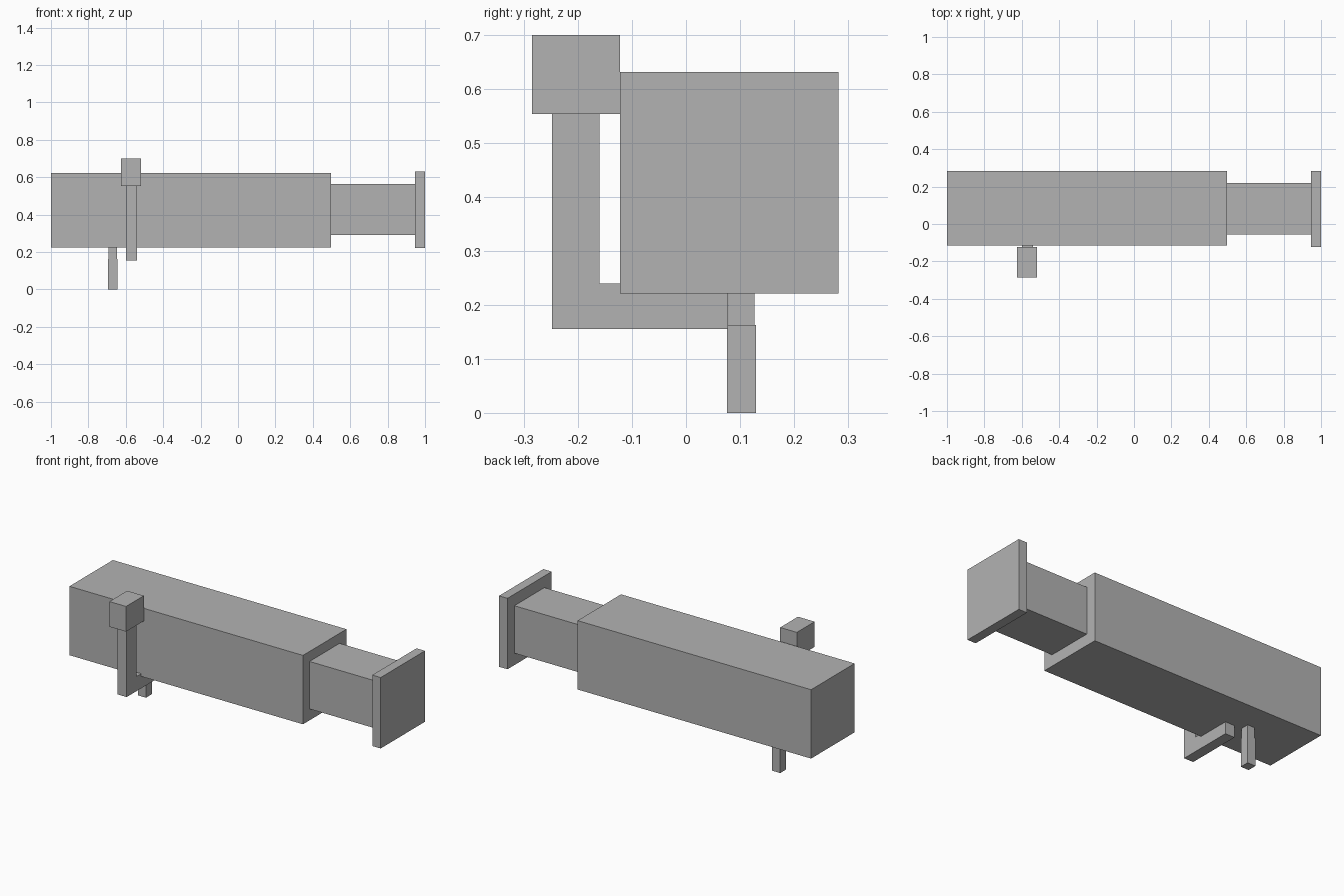
import bpy
import bmesh
from mathutils import Vector

cube = bpy.data.objects.get("Cube")
if cube:
    bpy.data.objects.remove(cube, do_unlink=True)

# Single flat grey
grey = bpy.data.materials.new("plain_grey")
grey.use_nodes = True
grey.diffuse_color = (0.45, 0.45, 0.45, 1)
grey.node_tree.nodes["Principled BSDF"].inputs["Base Color"].default_value = grey.diffuse_color


def finish(name, bm):
    mesh = bpy.data.meshes.new(name)
    bmesh.ops.recalc_face_normals(bm, faces=bm.faces)
    bm.to_mesh(mesh)
    bm.free()
    mesh.materials.append(grey)
    obj = bpy.data.objects.new(name, mesh)
    bpy.context.collection.objects.link(obj)
    return obj


def box(name, x, y, z):
    """Box spanning the (low, high) range on each axis."""
    low, high = map(Vector, zip(x, y, z))
    bm = bmesh.new()
    bmesh.ops.create_cube(bm, size=1)
    bmesh.ops.scale(bm, vec=high - low, verts=bm.verts)
    bmesh.ops.translate(bm, vec=(low + high) / 2, verts=bm.verts)
    return finish(name, bm)


def extrude_yz(name, profile, x):
    """Solid made by pushing a (y, z) outline along x."""
    bm = bmesh.new()
    face = bm.faces.new([bm.verts.new((x[0], y, z)) for y, z in profile])
    new = bmesh.ops.extrude_face_region(bm, geom=[face])["geom"]
    moved = [v for v in new if isinstance(v, bmesh.types.BMVert)]
    bmesh.ops.translate(bm, vec=(x[1] - x[0], 0, 0), verts=moved)
    return finish(name, bm)


# Long body, narrower neck and end plate
box("body", (-1, 0.497), (-0.115, 0.283), (0.224, 0.623))
box("neck", (0.497, 0.946), (-0.055, 0.22), (0.29, 0.565))
box("end_plate", (0.946, 1), (-0.122, 0.283), (0.221, 0.632))

# L-shaped side handle with its block grip
extrude_yz("handle_arm",
           [(-0.248, 0.155), (0.078, 0.155), (0.078, 0.24),
            (-0.16, 0.24), (-0.16, 0.555), (-0.248, 0.555)],
           (-0.6, -0.54))
box("handle_grip", (-0.625, -0.518), (-0.285, -0.122), (0.554, 0.7))

# Peg below the body, with a slightly slimmer top
box("peg", (-0.695, -0.643), (0.076, 0.13), (0, 0.163))
box("peg_top", (-0.692, -0.646), (0.079, 0.127), (0.163, 0.226))
